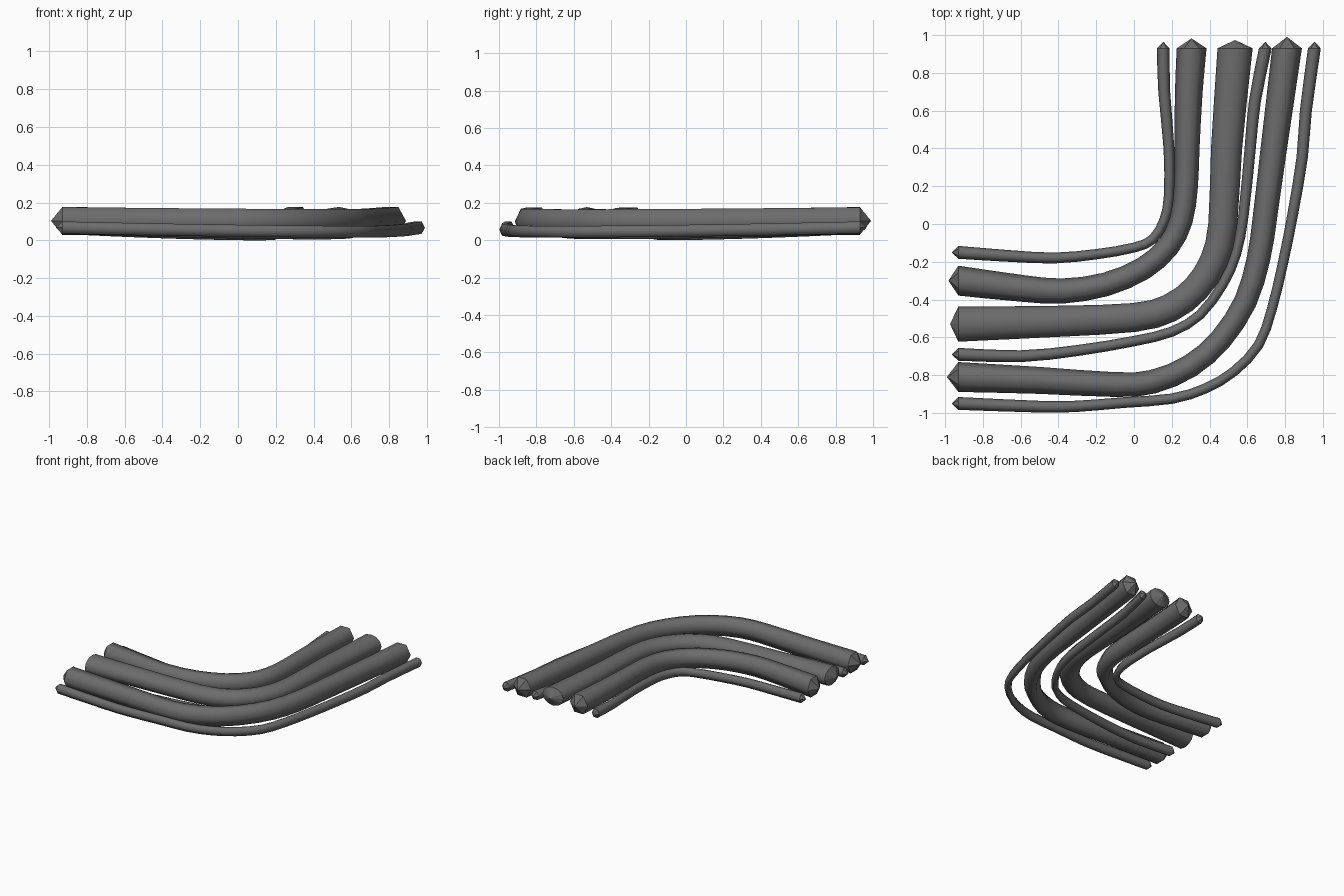
import bpy, bmesh, math
from mathutils import Vector

if "Cube" in bpy.data.objects:
    bpy.data.objects.remove(bpy.data.objects["Cube"], do_unlink=True)

# One dark grey for every pipe
grey = bpy.data.materials.new("dark_grey")
grey.use_nodes = True
colour = (0.15, 0.15, 0.15, 1)
grey.diffuse_color = colour
grey.node_tree.nodes["Principled BSDF"].inputs["Base Color"].default_value = colour


def smooth_path(points, steps=2):
    """Catmull-Rom curve through the plan points."""
    pts = [Vector(p) for p in points]
    pts = [2 * pts[0] - pts[1]] + pts + [2 * pts[-1] - pts[-2]]
    path = []
    for a, b, c, d in zip(pts, pts[1:], pts[2:], pts[3:]):
        for i in range(steps):
            t = i / steps
            path.append(0.5 * (2 * b + (c - a) * t + (2 * a - 5 * b + 4 * c - d) * t * t
                               + (3 * b - a - 3 * c + d) * t ** 3))
    return path + [pts[-2]]


def pipe(name, points, end_size, mid_size, end_z, mid_z, tip, sides=6):
    """Sweep a ring along the plan path, flaring at both ends, closed by pointed caps.
    Each size is (half width, half height)."""
    path = smooth_path(points)
    lengths = [0.0]
    for a, b in zip(path, path[1:]):
        lengths.append(lengths[-1] + (b - a).length)

    bm = bmesh.new()
    rings = []
    last = len(path) - 1
    tallest = max(math.sin(math.tau * k / sides) for k in range(sides))
    for i, p in enumerate(path):
        flare = abs(2 * lengths[i] / lengths[-1] - 1) ** 1.6
        wide, high = (m + (e - m) * flare for e, m in zip(end_size, mid_size))
        z = mid_z + (end_z - mid_z) * flare
        if i == 0:
            along = Vector((1, 0))
        elif i == last:
            along = Vector((0, 1))
        else:
            along = (path[i + 1] - path[i - 1]).normalized()
        ring = []
        for k in range(sides):
            angle = math.tau * k / sides
            out = wide * math.cos(angle)
            ring.append(bm.verts.new((p.x + along.y * out, p.y - along.x * out,
                                      z + high * math.sin(angle) / tallest)))
        rings.append(ring)

    # Wall faces, then the pointed caps
    for a, b in zip(rings, rings[1:]):
        for k in range(sides):
            n = (k + 1) % sides
            bm.faces.new((a[k], a[n], b[n], b[k]))
    start = bm.verts.new((path[0].x - tip, path[0].y, end_z))
    finish = bm.verts.new((path[-1].x, path[-1].y + tip, end_z))
    for ring, apex in ((rings[0], start), (rings[-1], finish)):
        for k in range(sides):
            bm.faces.new((ring[k], ring[(k + 1) % sides], apex))
    bmesh.ops.recalc_face_normals(bm, faces=bm.faces)

    # Smooth along the wall, sharp at the caps
    for face in bm.faces:
        face.smooth = len(face.verts) == 4
    mesh = bpy.data.meshes.new(name)
    bm.to_mesh(mesh)
    bm.free()
    mesh.materials.append(grey)
    bpy.context.collection.objects.link(bpy.data.objects.new(name, mesh))


def thin_pipe(name, points, mid_z):
    pipe(name, points, end_size=(.034, .033), mid_size=(.026, .031),
         end_z=.067, mid_z=mid_z, tip=.035)


def thick_pipe(name, points, mid_width, **options):
    settings = dict(end_size=(.079, .073), tip=.052, sides=6)
    settings.update(options)
    pipe(name, points, mid_size=(mid_width, .068), end_z=.103, mid_z=.097, **settings)


# Thin pipes run low, dipping towards the bend
thin_pipe("inner_thin_pipe", [
    (-.93, -.15), (-.65, -.17), (-.42, -.18), (-.2, -.16), (0, -.125), (.1, -.08),
    (.16, .02), (.185, .15), (.185, .4), (.16, .7), (.155, .93)], .031)
thin_pipe("middle_thin_pipe", [
    (-.93, -.69), (-.6, -.70), (-.3, -.67), (0, -.62), (.2, -.57), (.35, -.48),
    (.47, -.32), (.54, -.16), (.58, .05), (.615, .4), (.64, .65), (.695, .93)], .036)
thin_pipe("outer_thin_pipe", [
    (-.93, -.95), (-.5, -.967), (-.3, -.965), (-.05, -.945), (.2, -.925), (.38, -.87),
    (.53, -.78), (.66, -.64), (.73, -.45), (.79, -.2), (.84, .05), (.89, .35),
    (.91, .6), (.955, .93)], .045)

# Thick pipes
thick_pipe("inner_thick_pipe", [
    (-.93, -.3), (-.6, -.34), (-.38, -.355), (-.15, -.32), (.05, -.235), (.18, -.12),
    (.25, .02), (.275, .2), (.28, .4), (.29, .7), (.305, .93)], .06)
thick_pipe("middle_thick_pipe", [
    (-.93, -.53), (-.4, -.515), (0, -.495), (.19, -.445), (.33, -.34), (.425, -.19),
    (.47, 0), (.49, .4), (.535, .93)], .074, end_size=(.093, .074), tip=.044, sides=12)
thick_pipe("outer_thick_pipe", [
    (-.93, -.81), (-.5, -.828), (-.1, -.85), (.1, -.835), (.3, -.75), (.46, -.61),
    (.59, -.41), (.66, -.18), (.695, .05), (.74, .4), (.81, .93)], .06, tip=.06)
